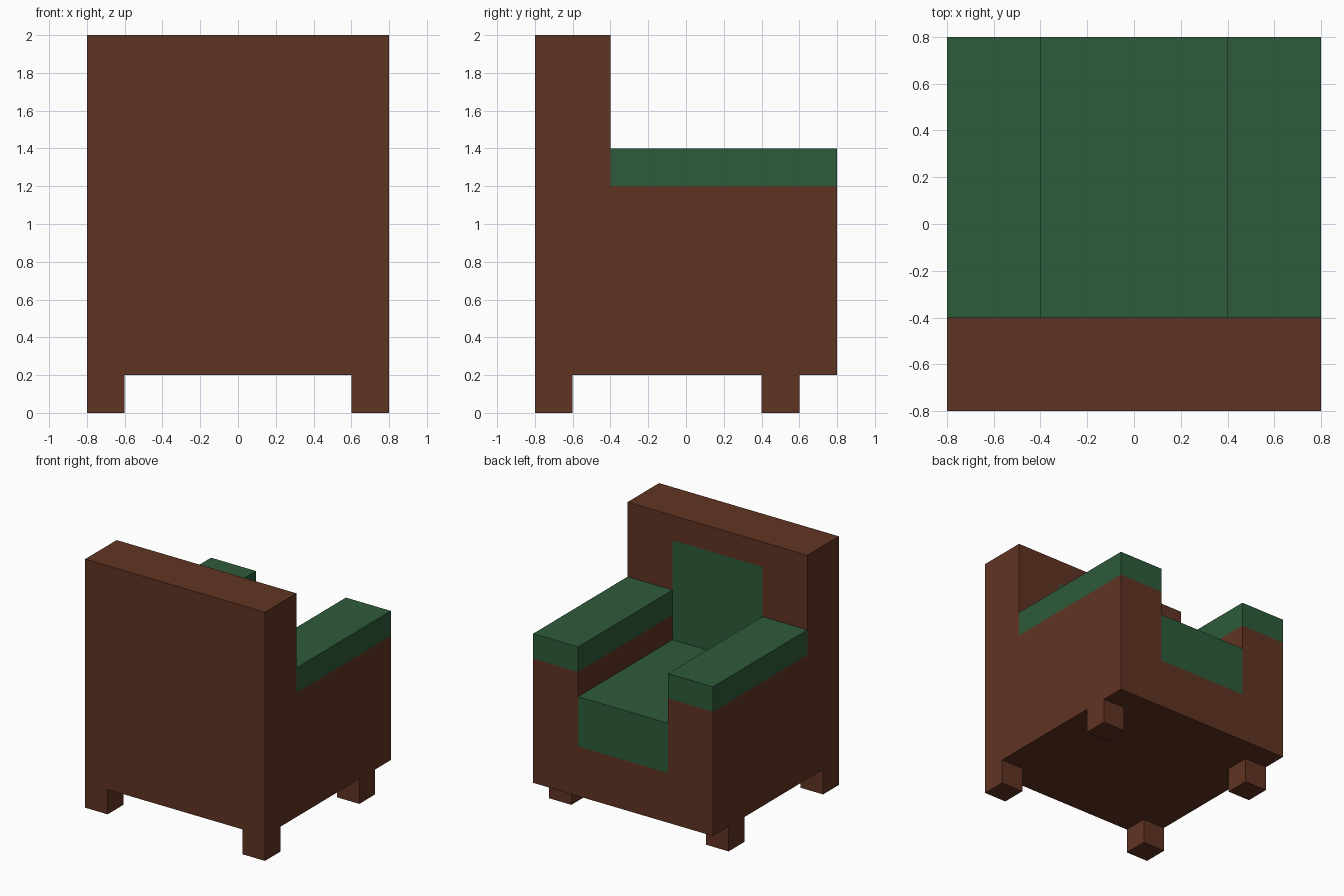
import bpy
import bmesh
from mathutils import Vector

cube = bpy.data.objects.get("Cube")
if cube:
    bpy.data.objects.remove(cube, do_unlink=True)


def make_material(name, rgb):
    mat = bpy.data.materials.new(name)
    mat.use_nodes = True
    colour = (*rgb, 1.0)
    mat.diffuse_color = colour
    bsdf = mat.node_tree.nodes["Principled BSDF"]
    bsdf.inputs["Base Color"].default_value = colour
    bsdf.inputs["Roughness"].default_value = 0.9
    return mat


WOOD = make_material("brown wood", (0.117, 0.034, 0.0165))
FABRIC = make_material("green fabric", (0.027, 0.104, 0.043))


def finish(name, bm, *mats):
    bmesh.ops.recalc_face_normals(bm, faces=bm.faces)
    mesh = bpy.data.meshes.new(name)
    bm.to_mesh(mesh)
    bm.free()
    for mat in mats:
        mesh.materials.append(mat)
    obj = bpy.data.objects.new(name, mesh)
    bpy.context.collection.objects.link(obj)
    return obj


def box_mesh(low, high):
    bm = bmesh.new()
    bmesh.ops.create_cube(bm, size=1.0)
    low, high = Vector(low), Vector(high)
    bmesh.ops.scale(bm, vec=high - low, verts=bm.verts)
    bmesh.ops.translate(bm, vec=(low + high) / 2, verts=bm.verts)
    return bm


def box(name, low, high, mat):
    return finish(name, box_mesh(low, high), mat)


# Base and arm sides: one U-shaped profile extruded along y
profile = [(-0.8, 0.2), (0.8, 0.2), (0.8, 1.2), (0.4, 1.2),
           (0.4, 0.6), (-0.4, 0.6), (-0.4, 1.2), (-0.8, 1.2)]
bm = bmesh.new()
face = bm.faces.new([bm.verts.new((x, -0.4, z)) for x, z in profile])
ext = bmesh.ops.extrude_face_region(bm, geom=[face], use_keep_orig=True)
moved = [g for g in ext["geom"] if isinstance(g, bmesh.types.BMVert)]
bmesh.ops.translate(bm, vec=(0, 1.2, 0), verts=moved)
finish("seat_frame", bm, WOOD)

# Backrest with a flush fabric panel cut into its seat side
bm = box_mesh((-0.8, -0.8, 0.2), (0.8, -0.4, 2.0))
for point, normal in [((-0.4, 0, 0), (1, 0, 0)), ((0.4, 0, 0), (1, 0, 0)),
                      ((0, 0, 1.0), (0, 0, 1)), ((0, 0, 1.8), (0, 0, 1))]:
    bmesh.ops.bisect_plane(bm, geom=bm.verts[:] + bm.edges[:] + bm.faces[:],
                           plane_co=point, plane_no=normal)
for f in bm.faces:
    c = f.calc_center_median()
    if c.y > -0.41 and abs(c.x) < 0.4 and 1.0 < c.z < 1.8:
        f.material_index = 1
finish("backrest", bm, WOOD, FABRIC)

# Seat cushion
box("seat_cushion", (-0.4, -0.4, 0.6), (0.4, 0.8, 1.0), FABRIC)

# Arm pads and legs on both sides
for side, x0 in (("right", -0.8), ("left", 0.4)):
    box(f"{side}_arm_pad", (x0, -0.4, 1.2), (x0 + 0.4, 0.8, 1.4), FABRIC)
for side, x0 in (("right", -0.8), ("left", 0.6)):
    for end, y0 in (("front", -0.8), ("back", 0.4)):
        box(f"{end}_{side}_leg", (x0, y0, 0.0), (x0 + 0.2, y0 + 0.2, 0.2), WOOD)
